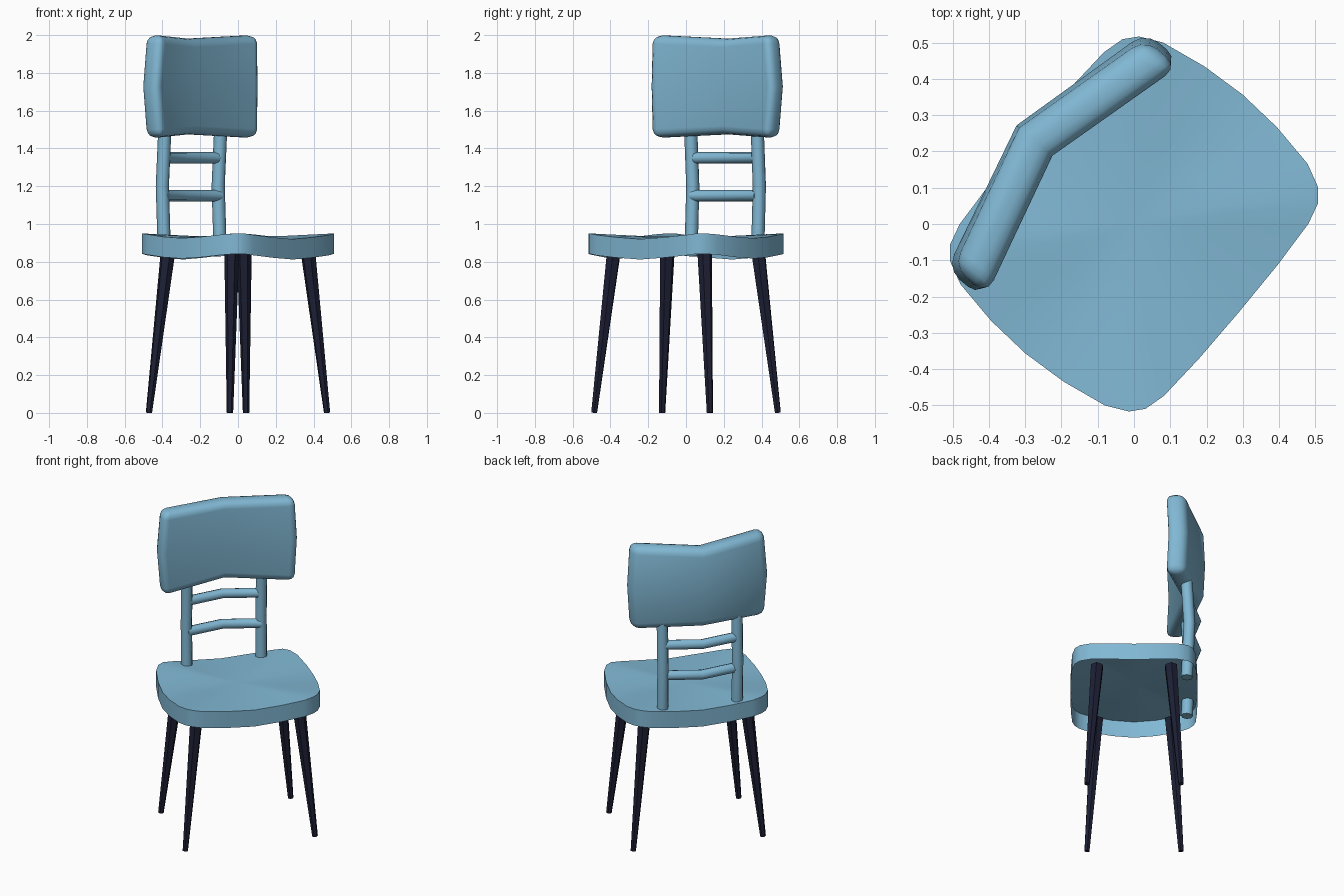
import bpy, bmesh, math
from mathutils import Vector

if "Cube" in bpy.data.objects:
    bpy.data.objects.remove(bpy.data.objects["Cube"])

ANG = math.radians(50)
U = Vector((math.cos(ANG), math.sin(ANG), 0))    # chair's sideways axis
F = Vector((math.sin(ANG), -math.cos(ANG), 0))   # chair's forward axis


def place(u, f, z):
    return U * u + F * f + Vector((0, 0, z))


def material(name, rgb):
    m = bpy.data.materials.new(name)
    m.diffuse_color = (*rgb, 1)
    m.use_nodes = True
    m.node_tree.nodes["Principled BSDF"].inputs["Base Color"].default_value = m.diffuse_color
    return m


BLUE = material("blue_paint", (0.22, 0.48, 0.66))
NAVY = material("dark_navy", (0.012, 0.014, 0.035))


def finish(ob, mat, angle):
    ob.data.materials.clear()
    ob.data.materials.append(mat)
    bpy.ops.object.select_all(action='DESELECT')
    ob.select_set(True)
    bpy.context.view_layer.objects.active = ob
    if ob.type == 'CURVE':
        bpy.ops.object.convert(target='MESH')
    bpy.ops.object.shade_smooth_by_angle(angle=math.radians(angle))


def from_bmesh(name, bm, mat, angle):
    me = bpy.data.meshes.new(name)
    bm.to_mesh(me)
    bm.free()
    ob = bpy.data.objects.new(name, me)
    bpy.context.collection.objects.link(ob)
    finish(ob, mat, angle)


def rod(name, pts, radii, resolution, mat, angle):
    cu = bpy.data.curves.new(name, 'CURVE')
    cu.dimensions = '3D'
    cu.bevel_depth = 1
    cu.bevel_resolution = resolution
    cu.use_fill_caps = True
    sp = cu.splines.new('POLY')
    sp.points.add(len(pts) - 1)
    for p, co, r in zip(sp.points, pts, radii):
        p.co = (*place(*co), 1)
        p.radius = r
    ob = bpy.data.objects.new(name, cu)
    bpy.context.collection.objects.link(ob)
    finish(ob, mat, angle)


# Seat: dished top and thin rim, open underneath
quarter = [(0, .378, .92), (.17, .376, .93), (.31, .368, .942), (.37, .352, .95),
           (.405, .322, .95), (.435, .26, .945), (.458, .13, .932), (.466, 0, .925)]
half = quarter + [(u, -f, z) for u, f, z in quarter[-2::-1]]
outline = half + [(-u, f, z) for u, f, z in half[-2:0:-1]]
bm = bmesh.new()
rings = [[bm.verts.new(place(u, f, z - .108)) for u, f, z in outline],
         [bm.verts.new(place(u, f, z)) for u, f, z in outline],
         [bm.verts.new(place(u * .5, f * .5, .932 + (z - .932) * .3)) for u, f, z in outline]]
n = len(outline)
for a, b in zip(rings, rings[1:]):
    for i in range(n):
        j = (i + 1) % n
        bm.faces.new((a[i], a[j], b[j], b[i]))
centre = bm.verts.new(place(0, 0, .932))
for i in range(n):
    bm.faces.new((rings[2][i], rings[2][(i + 1) % n], centre))
bmesh.ops.recalc_face_normals(bm, faces=bm.faces)
if centre.normal.z < 0 or centre.link_faces[0].normal.z < 0:
    bmesh.ops.reverse_faces(bm, faces=bm.faces)
from_bmesh("seat", bm, BLUE, 40)

# Backrest: padded panel folded along its middle, edges rounded
bm = bmesh.new()
grid = {}
for i in (-1, 0, 1):
    for k in (-1, 0, 1):
        for s in (-1, 1):
            u = i * (.427 if k == 0 else .408)
            f = -.351 + abs(i) * .108 - (.012 if k == 0 else 0) + s * .06
            z = 1.728 + k * (.272 if i else .253)
            grid[i, k, s] = bm.verts.new(place(u, f, z))
for a in (-1, 0):
    for b in (-1, 0):
        for s in (-1, 1):
            bm.faces.new([grid[q] for q in ((a, b, s), (a + 1, b, s), (a + 1, b + 1, s), (a, b + 1, s))])
for s in (-1, 1):
    for a in (-1, 0):
        bm.faces.new([grid[q] for q in ((a, s, -1), (a + 1, s, -1), (a + 1, s, 1), (a, s, 1))])
        bm.faces.new([grid[q] for q in ((s, a, -1), (s, a + 1, -1), (s, a + 1, 1), (s, a, 1))])
bmesh.ops.recalc_face_normals(bm, faces=bm.faces)
edges = [e for e in bm.edges if e.calc_face_angle() > .9]
bmesh.ops.bevel(bm, geom=edges, offset=.045, segments=3, profile=.5, affect='EDGES')
from_bmesh("backrest", bm, BLUE, 40)

# Back posts
for side, s in (("left", -1), ("right", 1)):
    rod(f"back_post_{side}", [(s * .23, -.315, .83), (s * .23, -.33, 1.2), (s * .23, -.31, 1.55)],
        [.035] * 3, 2, BLUE, 50)

# Bent rails between the posts
for name, z in (("lower_rail", 1.15), ("upper_rail", 1.35)):
    rod(name, [(-.23, -.32, z), (0, -.37, z), (.23, -.32, z)], [.031] * 3, 2, BLUE, 50)

# Splayed tapered legs
for end, g in (("front", 1), ("back", -1)):
    for side, s in (("left", -1), ("right", 1)):
        rod(f"{end}_leg_{side}", [(s * .40, g * .28, 0), (s * .313, g * .22, .86)],
            [.017, .04], 1, NAVY, 30)
